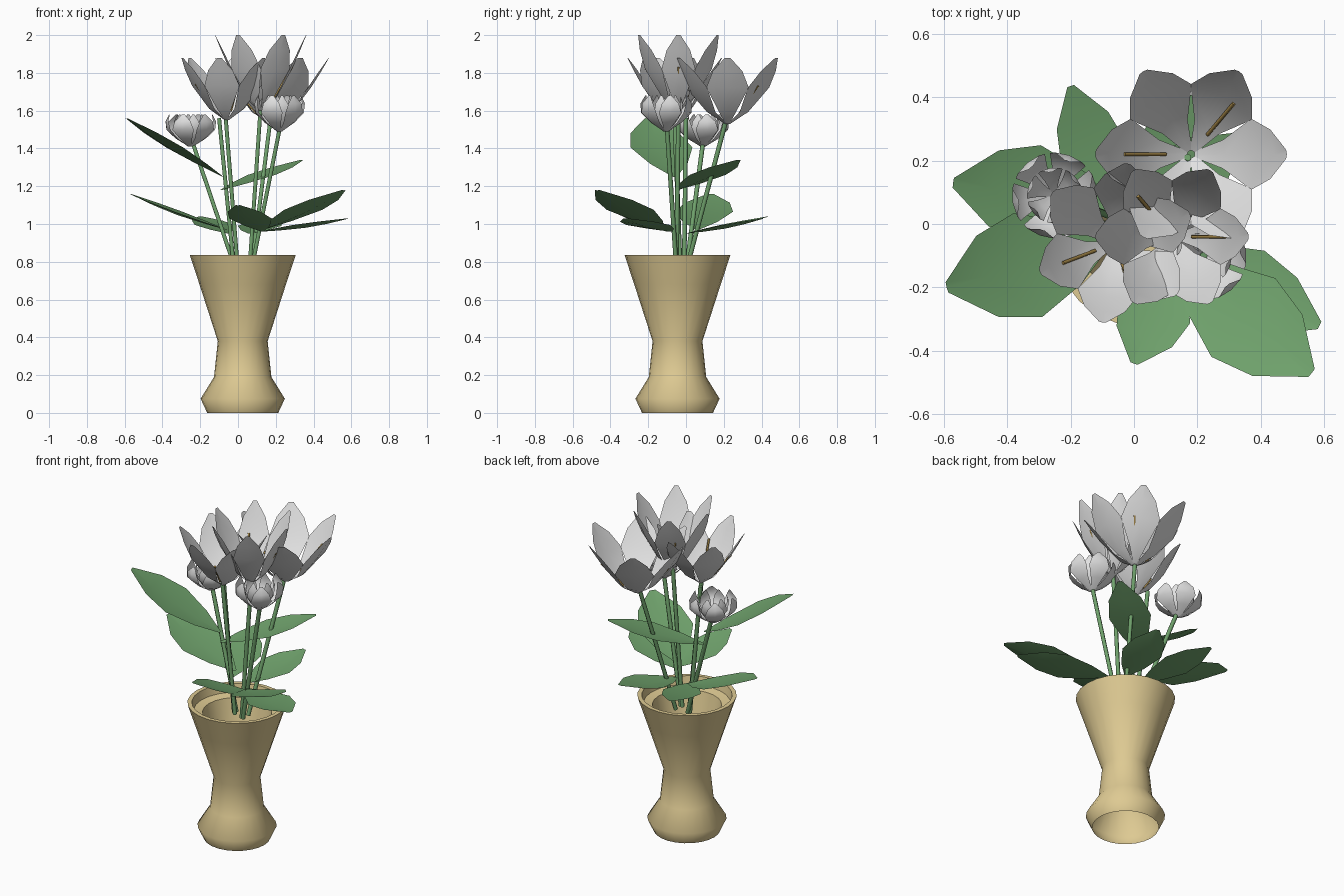
import bpy, bmesh, math
from mathutils import Vector

cube = bpy.data.objects.get("Cube")
if cube:
    bpy.data.objects.remove(cube, do_unlink=True)


def material(name, rgb):
    m = bpy.data.materials.new(name)
    m.use_nodes = True
    m.diffuse_color = (*rgb, 1)
    m.node_tree.nodes["Principled BSDF"].inputs["Base Color"].default_value = (*rgb, 1)
    return m


CLAY = material("tan clay", (0.73, 0.59, 0.29))
GREEN = material("leaf green", (0.16, 0.36, 0.15))
WHITE = material("petal white", (0.76, 0.76, 0.76))
GOLD = material("stamen gold", (0.40, 0.26, 0.07))
UP = Vector((0, 0, 1))


def finish(bm, name, mat, angle=180):
    mesh = bpy.data.meshes.new(name)
    bm.to_mesh(mesh)
    bm.free()
    obj = bpy.data.objects.new(name, mesh)
    bpy.context.collection.objects.link(obj)
    mesh.materials.append(mat)
    bpy.ops.object.select_all(action='DESELECT')
    obj.select_set(True)
    bpy.context.view_layer.objects.active = obj
    bpy.ops.object.shade_smooth_by_angle(angle=math.radians(angle))
    return obj


def lathe(name, profile, center, mat, sides=24):
    bm = bmesh.new()
    rings = []
    for r, z in profile:
        turn = [2 * math.pi * i / sides for i in range(sides)]
        rings.append([bm.verts.new((center[0] + r * math.cos(a),
                                    center[1] + r * math.sin(a), z)) for a in turn])
    for low, high in zip(rings, rings[1:]):
        for i in range(sides):
            j = (i + 1) % sides
            bm.faces.new((low[i], low[j], high[j], high[i]))
    bm.faces.new(rings[-1])
    return finish(bm, name, mat, 62)


def blade(bm, origin, along, side, lift, rows, fold):
    """Strip with a folded midrib; rows hold distance, half width and lift."""
    previous = None
    for distance, half, height in rows:
        mid = origin + along * distance + lift * height
        row = [bm.verts.new(p) for p in
               (mid - side * half, mid + fold * half, mid + side * half)]
        if previous:
            for i in range(2):
                bm.faces.new((previous[i], previous[i + 1], row[i + 1], row[i]))
        previous = row


def rod(name, start, end, radius, mat):
    start, end = Vector(start), Vector(end)
    axis = end - start
    bm = bmesh.new()
    bmesh.ops.create_cone(bm, cap_ends=True, segments=6, radius1=radius,
                          radius2=radius, depth=axis.length)
    bm.transform(UP.rotation_difference(axis).to_matrix().to_4x4())
    bmesh.ops.translate(bm, verts=bm.verts, vec=(start + end) / 2)
    return finish(bm, name, mat, 70)


def flower(name, base, layers, rows, height):
    """Rings of petals; each layer is (scale, first angle in degrees)."""
    bm = bmesh.new()
    for scale, first in layers:
        for i in range(6):
            a = math.radians(first + 60 * i)
            out = Vector((math.cos(a), math.sin(a), 0))
            side = Vector((-math.sin(a), math.cos(a), 0))
            blade(bm, Vector(base), out * scale, side * scale, UP * height,
                  rows, out * scale * 0.15)
    return finish(bm, name, WHITE)


def leaf(name, base, tip, half):
    base, tip = Vector(base), Vector(tip)
    along = tip - base
    side = along.cross(UP).normalized()
    normal = side.cross(along).normalized()
    rows = [(0, 0.06, 0), (0.22, 0.6, 0), (0.5, 1, 0), (0.75, 0.78, 0), (1, 0.1, 0)]
    bm = bmesh.new()
    blade(bm, base, along, side * half, normal, rows, normal * half * -0.12)
    return finish(bm, name, GREEN)


# Vase: open foot, flared body, rim, inner ledge and lining
lathe("vase", [(0.188, 0), (0.223, 0.075), (0.152, 0.19), (0.132, 0.38),
               (0.229, 0.68), (0.28, 0.835), (0.255, 0.835), (0.245, 0.785),
               (0.195, 0.775), (0.17, 0.66), (0.11, 0.42)], (0.025, -0.045), CLAY)

# Stems
stems = {
    "left_bud": ((-0.01, 0.0), (-0.24, 0.09, 1.43)),
    "front_bloom": ((0.0, -0.03), (-0.065, -0.06, 1.56)),
    "top_bloom": ((0.06, -0.05), (0.12, -0.04, 1.62)),
    "back_bloom": ((0.07, 0.0), (0.17, 0.21, 1.54)),
    "right_bud": ((0.07, -0.05), (0.22, -0.10, 1.50)),
    "spare": ((-0.02, -0.01), (-0.10, 0.0, 1.56)),
}
for name, (foot, top) in stems.items():
    rod(name + "_stem", (*foot, 0.75), top, 0.012, GREEN)

# Large open blooms, each with a pair of stamens reaching past the petals
BLOOM = [(0.01, 0.01, 0), (0.10, 0.045, 0.18), (0.19, 0.112, 0.55),
         (0.25, 0.078, 0.80), (0.30, 0.014, 1)]
for name, base, scale, first, height, stamens in (
        ("front_bloom", (-0.06, -0.06, 1.55), 0.84, 21, 0.33, (201, 290)),
        ("top_bloom", (0.12, -0.04, 1.60), 0.80, 0, 0.40, (0, 130)),
        ("back_bloom", (0.18, 0.22, 1.53), 1.0, 0, 0.35, (50, 180))):
    flower(name, base, [(scale, first)], BLOOM, height)
    for i, degrees in enumerate(stamens):
        a = math.radians(degrees)
        out = Vector((math.cos(a), math.sin(a), 0)) * scale
        rod(f"{name}_stamen_{i + 1}", Vector(base) + out * 0.08 + UP * height * 0.15,
            Vector(base) + out * 0.21 + UP * height * 0.58, 0.006, GOLD)

# Small cupped buds with two layers of petals
BUD = [(0.01, 0.01, 0), (0.075, 0.035, 0.25), (0.12, 0.06, 0.52),
       (0.128, 0.045, 0.78), (0.115, 0.008, 1)]
for name, base, height in (("left_bud", (-0.25, 0.09, 1.41), 0.17),
                           ("right_bud", (0.22, -0.105, 1.49), 0.19)):
    flower(name, base, [(1, 10), (0.65, 40)], BUD, height)

# Leaves
for name, base, tip, half in (
        ("high_left_leaf", (-0.08, -0.06, 1.25), (-0.59, -0.20, 1.56), 0.17),
        ("low_left_leaf", (-0.06, 0.06, 0.97), (-0.57, 0.13, 1.16), 0.155),
        ("back_leaf", (-0.05, 0.0, 0.95), (-0.20, 0.435, 1.04), 0.11),
        ("back_right_leaf", (0.06, 0.0, 0.95), (0.17, 0.41, 1.03), 0.12),
        ("front_right_leaf", (0.13, -0.12, 0.97), (0.56, -0.47, 1.18), 0.16),
        ("front_leaf", (0.13, -0.10, 0.96), (0.0, -0.44, 1.10), 0.12),
        ("low_right_leaf", (0.12, -0.08, 0.96), (0.585, -0.32, 1.03), 0.13),
        ("high_right_leaf", (-0.09, -0.05, 1.18), (0.34, 0.28, 1.34), 0.12)):
    leaf(name, base, tip, half)
